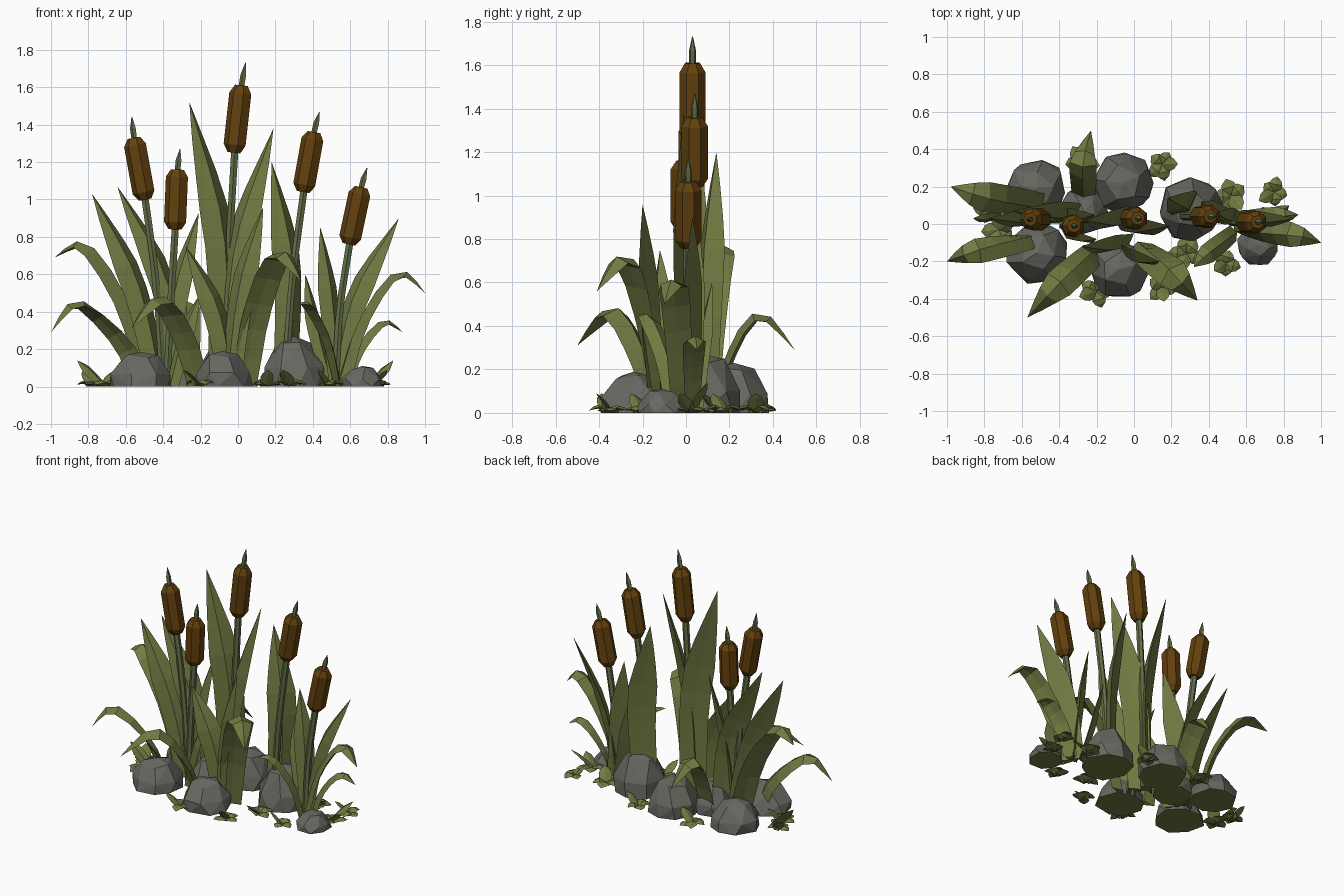
import bpy, bmesh, math, random
from mathutils import Vector

if "Cube" in bpy.data.objects:
    bpy.data.objects.remove(bpy.data.objects["Cube"])

random.seed(4)


def material(name, rgb):
    m = bpy.data.materials.new(name)
    m.diffuse_color = (*rgb, 1)
    m.use_nodes = True
    m.node_tree.nodes["Principled BSDF"].inputs["Base Color"].default_value = m.diffuse_color
    return m


LEAF = material("leaf green", (0.165, 0.195, 0.055))
STEM = material("stem green", (0.125, 0.16, 0.065))
BROWN = material("seed head brown", (0.125, 0.052, 0.004))
STONE = material("stone grey", (0.138, 0.138, 0.12))


def finish(name, bm, mats):
    bmesh.ops.recalc_face_normals(bm, faces=bm.faces)
    me = bpy.data.meshes.new(name)
    bm.to_mesh(me)
    bm.free()
    for m in mats:
        me.materials.append(m)
    ob = bpy.data.objects.new(name, me)
    bpy.context.collection.objects.link(ob)


def spline(points, n):
    """Sample a Catmull-Rom curve through the points."""
    p = [Vector(q) for q in points]
    p = [2 * p[0] - p[1]] + p + [2 * p[-1] - p[-2]]
    out = []
    for i in range(n + 1):
        u = i / n * (len(p) - 3)
        k = min(int(u), len(p) - 4)
        t = u - k
        a, b, c, d = p[k:k + 4]
        out.append(0.5 * (2 * b + (c - a) * t + (2 * a - 5 * b + 4 * c - d) * t * t
                          + (3 * b - a - 3 * c + d) * t ** 3))
    return out


def taper(t):
    """Leaf width: nearly even to 0.6 of the length, then narrows to a point."""
    return .82 + .18 * t / .6 if t < .6 else 1 - ((t - .6) / .4) ** 1.3


def bridge(bm, rings):
    for r, s in zip(rings, rings[1:]):
        for j in range(len(r)):
            k = (j + 1) % len(r)
            bm.faces.new((r[j], r[k], s[k], s[j]))
    bm.faces.new(rings[0])


def add_blade(bm, points, width, ang0, ang1, n=8, fold=.26):
    """Creased leaf: folded diamond section swept along a curve to a point."""
    path = spline(points, n)
    rings = []
    for i in range(n):
        t = i / n
        tan = (path[i + 1] - path[max(i - 1, 0)]).normalized()
        a = math.radians(ang0 + (ang1 - ang0) * t)
        side = Vector((math.cos(a), math.sin(a), 0))
        side = (side - tan * side.dot(tan)).normalized()
        nor = tan.cross(side)
        w = width * taper(t)
        ring = [path[i] + side * w / 2, path[i] + nor * w * fold,
                path[i] - side * w / 2, path[i] + nor * w * (fold - .24)]
        for v in ring:
            v.z = max(v.z, 0)
        rings.append([bm.verts.new(v) for v in ring])
    bridge(bm, rings)
    tip = bm.verts.new(path[-1])
    for j in range(4):
        bm.faces.new((rings[-1][j], rings[-1][(j + 1) % 4], tip))


def leaf(name, points, width, ang0, ang1):
    bm = bmesh.new()
    add_blade(bm, points, width, ang0, ang1)
    finish(name, bm, [LEAF])


def tube(name, p, radii, sides, mat):
    """Faceted tube with one radius per path point."""
    bm = bmesh.new()
    rings = []
    for i, c in enumerate(p):
        tan = (p[min(i + 1, len(p) - 1)] - p[max(i - 1, 0)]).normalized()
        u = Vector((0, 1, 0)).cross(tan).normalized()
        v = tan.cross(u)
        rings.append([bm.verts.new(c + radii[i] * (u * math.cos(a) + v * math.sin(a)))
                      for a in (2 * math.pi * (j + .5) / sides for j in range(sides))])
    bridge(bm, rings)
    bm.faces.new(rings[-1])
    finish(name, bm, [mat])


# Cattails: stem, seed head and spike (y, base x, head bottom x z, head top x z)
cattails = [(.03, -.06, -.02, 1.25, .02, 1.61), (.025, -.4, -.495, 1, -.555, 1.33),
            (-.01, -.38, -.335, .84, -.322, 1.16), (.04, .25, .35, 1.04, .408, 1.36),
            (.01, .52, .595, .76, .66, 1.065)]
for i, (y, bx, lx, lz, hx, hz) in enumerate(cattails, 1):
    base, lo, hi = Vector((bx, y, 0)), Vector((lx, y, lz)), Vector((hx, y, hz))
    axis = hi - lo
    tip = hi + axis * .34 + Vector((.008, 0, 0))
    mid = base.lerp(lo, .55) - Vector((axis.x * .25, 0, 0))
    tube(f"stem_{i}", spline((base, mid, lo + axis * .1), 5), [.022] * 6, 6, STEM)
    tube(f"seed_head_{i}", [lo, lo + axis * .12, lo + axis * .88, hi],
         [.036, .062, .062, .036], 7, BROWN)
    tube(f"spike_{i}", [hi - axis * .05, hi.lerp(tip, .45), tip], [.016, .017, .002], 5, STEM)

# Upright leaves: base x y, x at half height, tip x y z, width
upright = [
    (-.43, .05, -.55, -.78, .03, 1.03, .17), (-.32, .06, -.4, -.645, .07, 1.07, .17),
    (-.39, .04, -.325, -.21, .05, .93, .14), (-.09, .05, -.1, -.26, .02, 1.52, .2),
    (-.05, 0, .0, .19, -.01, 1.38, .185), (-.04, -.13, .02, .135, -.2, .96, .16),
    (-.05, -.09, -.12, -.28, -.12, .75, .16), (.25, .09, .265, .18, .14, 1.2, .19),
    (.53, .03, .488, .44, .06, .85, .13), (.53, .03, .63, .86, .03, .9, .15),
    (-.35, -.06, -.285, -.2, -.08, .5, .1), (.49, .05, .41, .36, .12, .6, .1),
    (-.72, .04, -.79, -.86, .03, .14, .07), (.71, .02, .77, .83, .1, .14, .07),
]
for i, (bx, by, mx, tx, ty, tz, w) in enumerate(upright, 1):
    ang = 218 if tx < bx else 145
    leaf(f"upright_leaf_{i}", [(bx, by, 0), (mx, (by + ty) / 2, tz / 2), (tx, ty, tz)],
         w, ang, ang)

# Drooping leaves: base x y, crest x y z, tip x y z, width, twist at the base
drooping = [
    (-.48, .1, -.82, .15, .73, -.98, .2, .69, .17, -35),
    (-.5, -.08, -.86, -.15, .43, -1, -.2, .29, .14, 60),
    (-.21, -.15, -.42, -.34, .45, -.57, -.5, .31, .17, 15),
    (-.27, .14, -.27, .34, .43, -.23, .5, .29, .15, 0),
    (.03, -.13, .22, -.28, .69, .34, -.41, .56, .18, -30),
    (.56, -.02, .86, -.06, .585, 1, -.1, .5, .14, 50),
    (.57, .03, .78, .04, .33, .88, .05, .29, .11, 45),
    (.53, -.05, .38, -.17, .42, .32, -.23, .44, .11, -20),
]
for i, (bx, by, cx, cy, cz, tx, ty, tz, w, twist) in enumerate(drooping, 1):
    a = math.degrees(math.atan2(ty - by, tx - bx)) + 90
    mid = (bx + (cx - bx) * .37, by + (cy - by) * .37, cz * .57)
    leaf(f"drooping_leaf_{i}", [(bx, by, 0), mid, (cx, cy, cz), (tx, ty, tz)],
         w, a + twist, a)

# Rocks: faceted domes standing flat, green underside (x, y, radius, height)
rocks = [(-.52, .19, .16, .19), (-.52, -.155, .17, .185), (-.08, -.24, .16, .19),
         (-.06, .22, .168, .23), (.3, .08, .175, .27), (.665, -.11, .115, .11),
         (-.27, .07, .13, .19)]
for i, (x, y, r, h) in enumerate(rocks, 1):
    bm = bmesh.new()
    # rings of 7, 7 and 4 points around a hull give large irregular facets
    for count, wide, up in ((8, .97, 0), (7, .93, .38), (5, .55, .88), (1, 0, 1)):
        turn = random.uniform(0, 6.28)
        for k in range(count):
            a = turn + 2 * math.pi * (k + random.uniform(-.15, .15)) / count
            d = r * wide * random.uniform(.95, 1.07)
            z = h * up * random.uniform(.93, 1.05) if count > 1 else h
            bm.verts.new((x + d * math.cos(a), y + d * math.sin(a), min(z, h)))
    bmesh.ops.convex_hull(bm, input=bm.verts[:])
    bmesh.ops.dissolve_limit(bm, angle_limit=.12, verts=bm.verts[:], edges=bm.edges[:])
    for f in bm.faces:
        if abs(f.normal.z) > .99 and f.calc_center_median().z < .01:
            f.material_index = 1
    finish(f"rock_{i}", bm, [STONE, LEAF])

# Ground tufts: flat rosettes of short broad leaves (x, y)
tufts = [(.15, .32), (.52, .15), (.75, .17), (.49, -.21), (-.2, -.36), (.15, -.34),
         (-.28, .33), (-.78, .08), (-.72, -.03), (.72, .02), (.28, -.16)]
for i, (x, y) in enumerate(tufts, 1):
    bm = bmesh.new()
    r = random.uniform(.085, .105)
    start = random.uniform(0, 360)
    root = Vector((x, y, 0))
    for k in range(5):
        deg = start + k * 72 + random.uniform(-14, 14)
        out = Vector((math.cos(math.radians(deg)), math.sin(math.radians(deg)), 0))
        out *= r * random.uniform(.8, 1.1)
        up = .05 if k == 3 else random.uniform(.012, .03)
        pts = [root, root + out * .5 + Vector((0, 0, up)),
               root + out + Vector((0, 0, .09 if k == 3 else .01))]
        add_blade(bm, pts, r * .85, deg + 90, deg + 90, 4, .14)
    finish(f"ground_tuft_{i}", bm, [LEAF])
